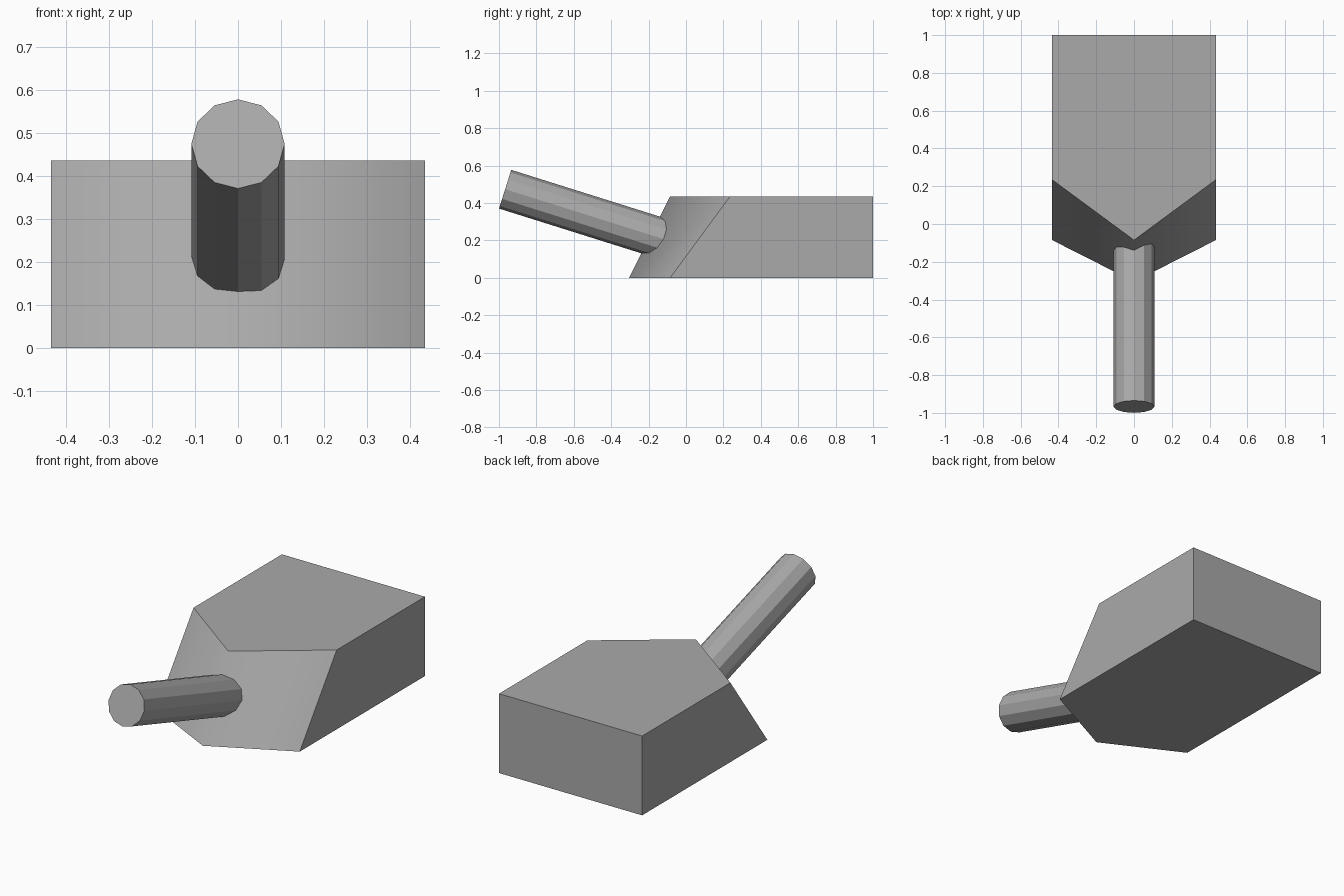
import bpy, bmesh, math
from mathutils import Vector

cube = bpy.data.objects.get("Cube")
if cube:
    bpy.data.objects.remove(cube, do_unlink=True)

# Single grey material
grey = bpy.data.materials.new("plain grey")
grey.use_nodes = True
COLOUR = (0.40, 0.40, 0.40, 1)
grey.diffuse_color = COLOUR
grey.node_tree.nodes["Principled BSDF"].inputs["Base Color"].default_value = COLOUR


def add_object(name, bm):
    bmesh.ops.recalc_face_normals(bm, faces=bm.faces)
    mesh = bpy.data.meshes.new(name)
    bm.to_mesh(mesh)
    bm.free()
    mesh.materials.append(grey)
    obj = bpy.data.objects.new(name, mesh)
    bpy.context.collection.objects.link(obj)
    return obj


# Wedge body: five-sided outline, whose pointed front leans back with height
W, H, BACK = 0.434, 0.435, 1.0


def outline(bm, z, tip, shoulder):
    points = [(0, tip), (W, shoulder), (W, BACK), (-W, BACK), (-W, shoulder)]
    return [bm.verts.new((x, y, z)) for x, y in points]


bm = bmesh.new()
low = outline(bm, 0, -0.305, -0.085)
high = outline(bm, H, -0.085, 0.235)
bm.faces.new(low[::-1])
bm.faces.new(high)
for i in range(5):
    j = (i + 1) % 5
    face = bm.faces.new((low[i], low[j], high[j], high[i]))
    face.smooth = i in (0, 4)      # the two nose faces blend at the centre
for edge in bm.edges:
    edge.smooth = all(abs(v.co.x) < 1e-5 for v in edge.verts)
add_object("body", bm)

# Twelve-sided handle, sloping down into the nose
R, LENGTH = 0.1085, 1.0
start = Vector((0, -0.967, 0.474))
axis = Vector((0, 0.954, -0.30)).normalized()
bm = bmesh.new()
bmesh.ops.create_cone(bm, cap_ends=True, segments=12, radius1=R, radius2=R, depth=LENGTH)
handle = add_object("handle", bm)
handle.location = start + axis * LENGTH / 2
handle.rotation_euler = (-math.atan2(axis.y, axis.z), 0, 0)
